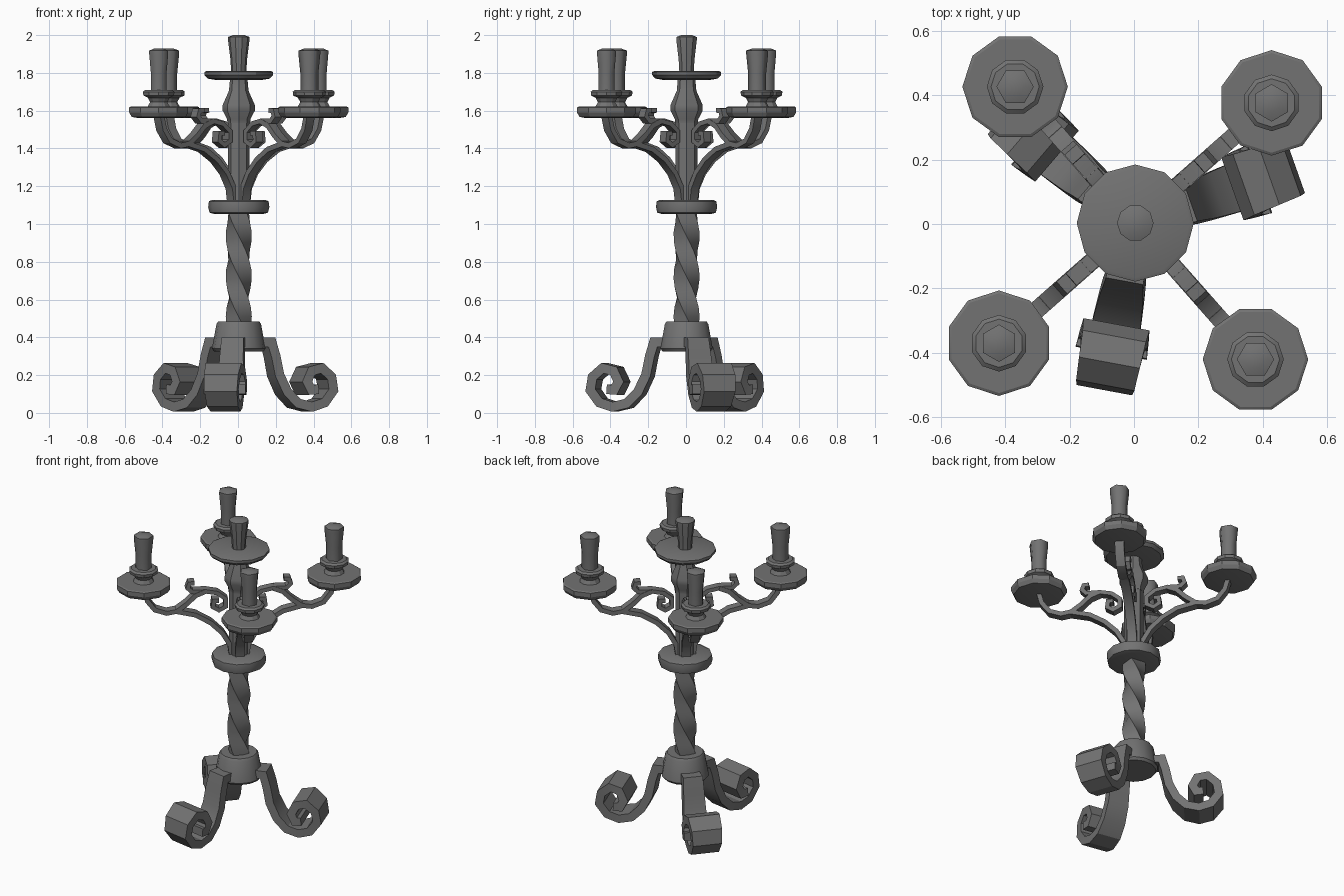
import bpy, bmesh, math
from mathutils import Vector, Matrix

if "Cube" in bpy.data.objects:
    bpy.data.objects.remove(bpy.data.objects["Cube"], do_unlink=True)

iron = bpy.data.materials.new("dark_iron")
iron.use_nodes = True
COLOUR = (0.17, 0.17, 0.17, 1)
iron.diffuse_color = COLOUR
iron.node_tree.nodes["Principled BSDF"].inputs["Base Color"].default_value = COLOUR

AXIS = Matrix.Translation((0.004, 0.003, 0))


def finish(name, bm, matrix, angle):
    bmesh.ops.recalc_face_normals(bm, faces=bm.faces)
    mesh = bpy.data.meshes.new(name)
    bm.to_mesh(mesh)
    bm.free()
    mesh.materials.append(iron)
    obj = bpy.data.objects.new(name, mesh)
    bpy.context.collection.objects.link(obj)
    obj.matrix_world = matrix
    bpy.ops.object.select_all(action='DESELECT')
    obj.select_set(True)
    bpy.context.view_layer.objects.active = obj
    bpy.ops.object.shade_smooth_by_angle(angle=math.radians(angle))
    return obj


def skin(bm, rings):
    """Join equal rings of points into a closed tube."""
    rows = [[bm.verts.new(p) for p in ring] for ring in rings]
    n = len(rows[0])
    for a, b in zip(rows, rows[1:]):
        for i in range(n):
            j = (i + 1) % n
            bm.faces.new((a[i], a[j], b[j], b[i]))
    bm.faces.new(rows[0][::-1])
    bm.faces.new(rows[-1])


def lathe(name, profile, sides, matrix=AXIS, phase=0.0, twist=0.0, angle=30):
    """Turn (radius, height) pairs about z, with an optional twist in degrees per unit height."""
    bm = bmesh.new()
    rings = []
    for r, z in profile:
        start = math.radians(phase + twist * (z - profile[0][1]))
        rings.append([(r * math.cos(start + math.tau * i / sides),
                       r * math.sin(start + math.tau * i / sides), z) for i in range(sides)])
    skin(bm, rings)
    return finish(name, bm, matrix, angle)


def ribbon(name, path, thick, width_start, width_end, matrix, angle=30):
    """Sweep a flat bar along a path of (radius, height) pairs."""
    bm = bmesh.new()
    pts = [Vector((r, 0, z)) for r, z in path]
    rings = []
    last = len(pts) - 1
    for i, p in enumerate(pts):
        before = (p - pts[max(i - 1, 0)]).normalized()
        after = (pts[min(i + 1, last)] - p).normalized()
        tangent = (before + after).normalized()
        across = Vector((-tangent.z, 0, tangent.x))
        mitre = max(tangent.dot(after if i < last else before), 0.7)
        across *= thick / 2 / mitre
        side = Vector((0, width_start + (width_end - width_start) * i / last, 0)) / 2
        rings.append([p + across + side, p + across - side, p - across - side, p - across + side])
    skin(bm, rings)
    return finish(name, bm, matrix, angle)


def turned(degrees):
    return AXIS @ Matrix.Rotation(math.radians(degrees), 4, 'Z')


# Base and stem
lathe("base_hub", [(0.13, 0.325), (0.142, 0.34), (0.118, 0.47), (0.108, 0.485)], 14)
lathe("twisted_stem", [(0.069, 0.46 + 0.05 * i) for i in range(13)], 4, phase=20, twist=-420, angle=40)
lathe("collar", [(0.13, 1.053), (0.155, 1.06), (0.162, 1.09), (0.158, 1.12), (0.14, 1.128)], 12)
lathe("upper_stem", [(0.058, 1.1), (0.058, 1.56)], 8)
lathe("knob", [(0.06, 1.535), (0.062, 1.555), (0.085, 1.6), (0.085, 1.63),
               (0.052, 1.705), (0.046, 1.77)], 8)
lathe("centre_dish", [(0.12, 1.762), (0.165, 1.77), (0.182, 1.788), (0.182, 1.805), (0.17, 1.81)], 12)
lathe("centre_candle", [(0.04, 1.8), (0.044, 1.87), (0.057, 1.975), (0.057, 1.99), (0.03, 2.0)], 10)

# Three scroll legs
LEG = [(0.09, 0.375), (0.165, 0.375), (0.187, 0.3), (0.207, 0.2), (0.25, 0.11), (0.31, 0.05),
       (0.385, 0.032), (0.455, 0.055), (0.502, 0.12), (0.49, 0.19), (0.435, 0.237),
       (0.375, 0.222), (0.348, 0.165), (0.37, 0.122), (0.41, 0.125)]
for k in range(3):
    ribbon(f"leg_{k + 1}", LEG, 0.05, 0.11, 0.225, turned(259.5 + 120 * k))

# Four arms, each with brace, hooked scroll, dish, cup and candle
SWEEP = [(0.565, 1.575), (0.545, 1.5), (0.5, 1.44), (0.43, 1.415), (0.37, 1.425),
         (0.31, 1.47), (0.26, 1.52), (0.2, 1.545)]
BRACE = [(0.045, 1.12), (0.055, 1.19), (0.1, 1.27), (0.17, 1.34), (0.26, 1.395), (0.38, 1.425)]
SCROLL = [(0.265, 1.602), (0.295, 1.6), (0.305, 1.57), (0.28, 1.545), (0.2, 1.545),
          (0.13, 1.53), (0.08, 1.49), (0.08, 1.44), (0.12, 1.418), (0.155, 1.44),
          (0.15, 1.48), (0.12, 1.48)]
for k in range(4):
    place = turned(41.4 + 90 * k)
    tip = place @ Matrix.Translation((0.565, 0, 0))
    ribbon(f"arm_{k + 1}", SWEEP, 0.028, 0.055, 0.055, place)
    ribbon(f"arm_brace_{k + 1}", BRACE, 0.028, 0.055, 0.055, place)
    ribbon(f"arm_scroll_{k + 1}", SCROLL, 0.025, 0.05, 0.05, place)
    lathe(f"dish_{k + 1}", [(0.11, 1.56), (0.15, 1.567), (0.164, 1.59), (0.164, 1.617), (0.155, 1.622)],
          10, tip, phase=12.6)
    lathe(f"cup_{k + 1}", [(0.065, 1.615), (0.048, 1.645), (0.06, 1.668), (0.085, 1.68),
                           (0.088, 1.7), (0.075, 1.71)], 10, tip, phase=12.6)
    lathe(f"candle_{k + 1}", [(0.048, 1.7), (0.048, 1.8), (0.058, 1.9), (0.058, 1.918), (0.03, 1.928)],
          6, tip, phase=-11.4, angle=65)
